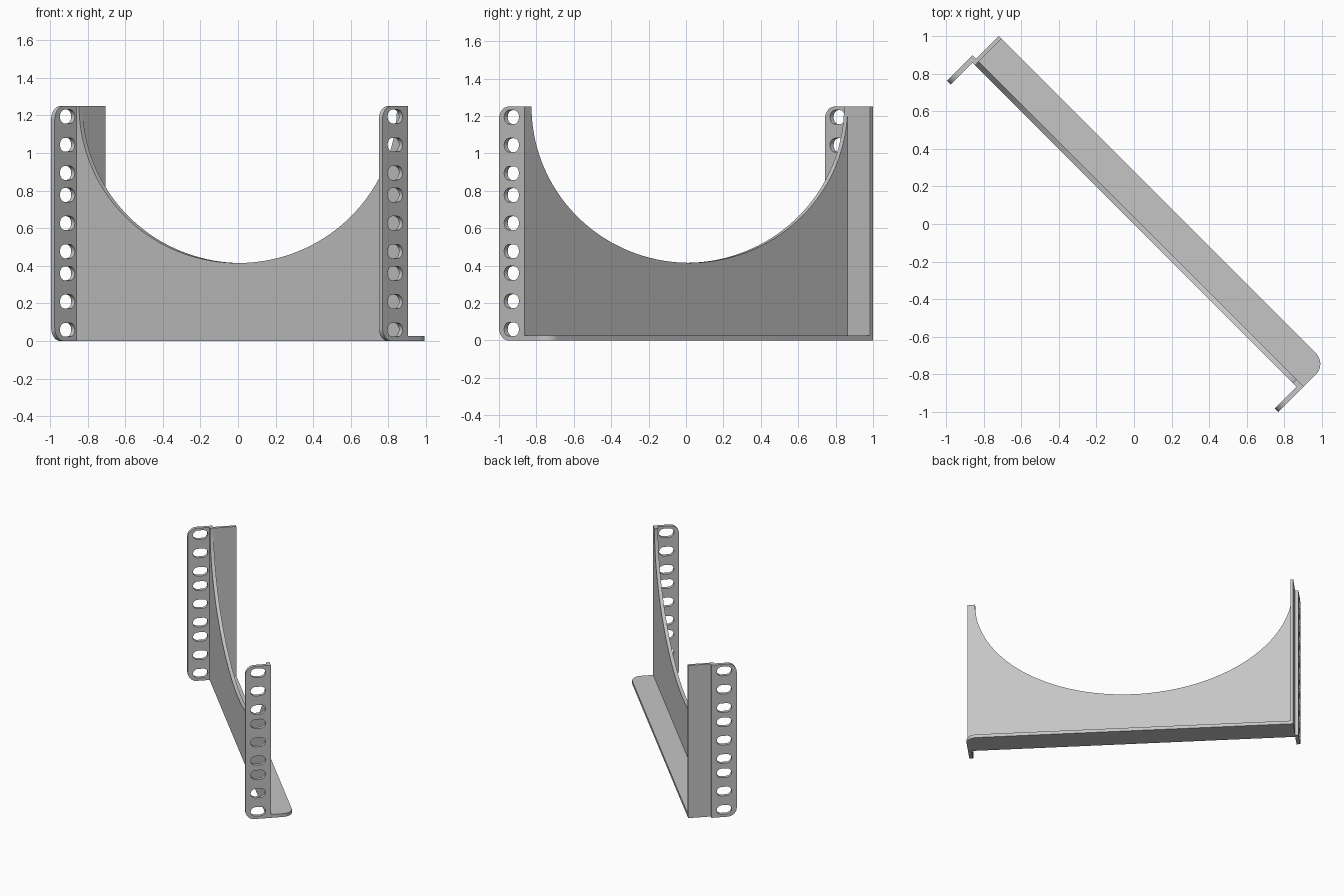
import bpy, math
from mathutils import Matrix, Vector

cube = bpy.data.objects.get("Cube")
if cube:
    bpy.data.objects.remove(cube, do_unlink=True)

grey = bpy.data.materials.new("metal grey")
grey.use_nodes = True
colour = (0.56, 0.56, 0.56, 1)
grey.diffuse_color = colour
grey.node_tree.nodes["Principled BSDF"].inputs["Base Color"].default_value = colour

# Bracket axes: U along the panel, V towards its back, Z up
S = math.sqrt(0.5)
U, V, Z = Vector((S, -S, 0)), Vector((S, S, 0)), Vector((0, 0, 1))
T = 0.027          # sheet thickness
HEIGHT = 1.25
LEFT, RIGHT = -1.216, 1.25
BACK = 0.198


def arc(ca, cb, ra, rb, start, end, n):
    steps = [math.radians(start + (end - start) * i / n) for i in range(n + 1)]
    return [(ca + ra * math.cos(t), cb + rb * math.sin(t)) for t in steps]


def sheet(name, loops, a, b, normal, offset, thick=T):
    """Extrude flat outlines (first outer, then holes) along the normal."""
    curve = bpy.data.curves.new(name, "CURVE")
    curve.dimensions = "2D"
    curve.fill_mode = "BOTH"
    curve.extrude = thick / 2
    for loop in loops:
        spline = curve.splines.new("POLY")
        spline.points.add(len(loop) - 1)
        for point, (x, y) in zip(spline.points, loop):
            point.co = (x, y, 0, 1)
        spline.use_cyclic_u = True
    obj = bpy.data.objects.new(name, curve)
    bpy.context.collection.objects.link(obj)
    bpy.ops.object.select_all(action="DESELECT")
    obj.select_set(True)
    bpy.context.view_layer.objects.active = obj
    bpy.ops.object.convert(target="MESH")
    obj = bpy.context.object
    frame = Matrix((a, b, normal)).transposed().to_4x4()
    frame.translation = normal * (offset + thick / 2)
    obj.data.transform(frame)
    bpy.ops.object.mode_set(mode="EDIT")
    bpy.ops.mesh.select_all(action="SELECT")
    bpy.ops.mesh.remove_doubles(threshold=0.0001)
    bpy.ops.mesh.normals_make_consistent(inside=False)
    bpy.ops.object.mode_set(mode="OBJECT")
    obj.data.materials.clear()
    obj.data.materials.append(grey)
    bpy.ops.object.shade_smooth_by_angle(angle=math.radians(30))
    return obj


# Main panel with the large half-oval cut-out
inner = RIGHT - T
cutout = arc(0, HEIGHT, 1.195, 0.835, 360, 180, 72)
panel = [(LEFT + 0.021, T), (inner, T), (inner, HEIGHT)] + cutout
sheet("main_panel", [panel], U, Z, V, 0)

# Bottom flange with one rounded back corner
r = 0.08
base = [(LEFT, 0), (inner, 0), (inner, T), (RIGHT, T)]
base += arc(RIGHT - r, BACK - r, r, r, 0, 90, 12) + [(LEFT, BACK)]
sheet("bottom_flange", [base], U, V, Z, 0)

# Side flange on one end
side = [(0, T), (BACK, T), (BACK, HEIGHT), (0, HEIGHT)]
sheet("side_flange", [side], V, Z, U, LEFT, 0.021)

# Mounting ears with rounded front corners and rows of slots
r, front = 0.07, -0.164
ear = [(T, 0), (T, HEIGHT)]
ear += arc(front + r, HEIGHT - r, r, r, 90, 180, 12)
ear += arc(front + r, r, r, r, 180, 270, 12)
slots = []
for unit in range(3):
    for step in (0.06, 0.21, 0.36):
        z = step + unit * 0.417
        slots.append(arc(-0.05, z, 0.037, 0.037, -90, 90, 12)
                     + arc(-0.088, z, 0.037, 0.037, 90, 270, 12))
for name, offset in (("right_ear", LEFT - T + 0.002), ("left_ear", RIGHT - T)):
    sheet(name, [ear] + slots, V, Z, U, offset)
